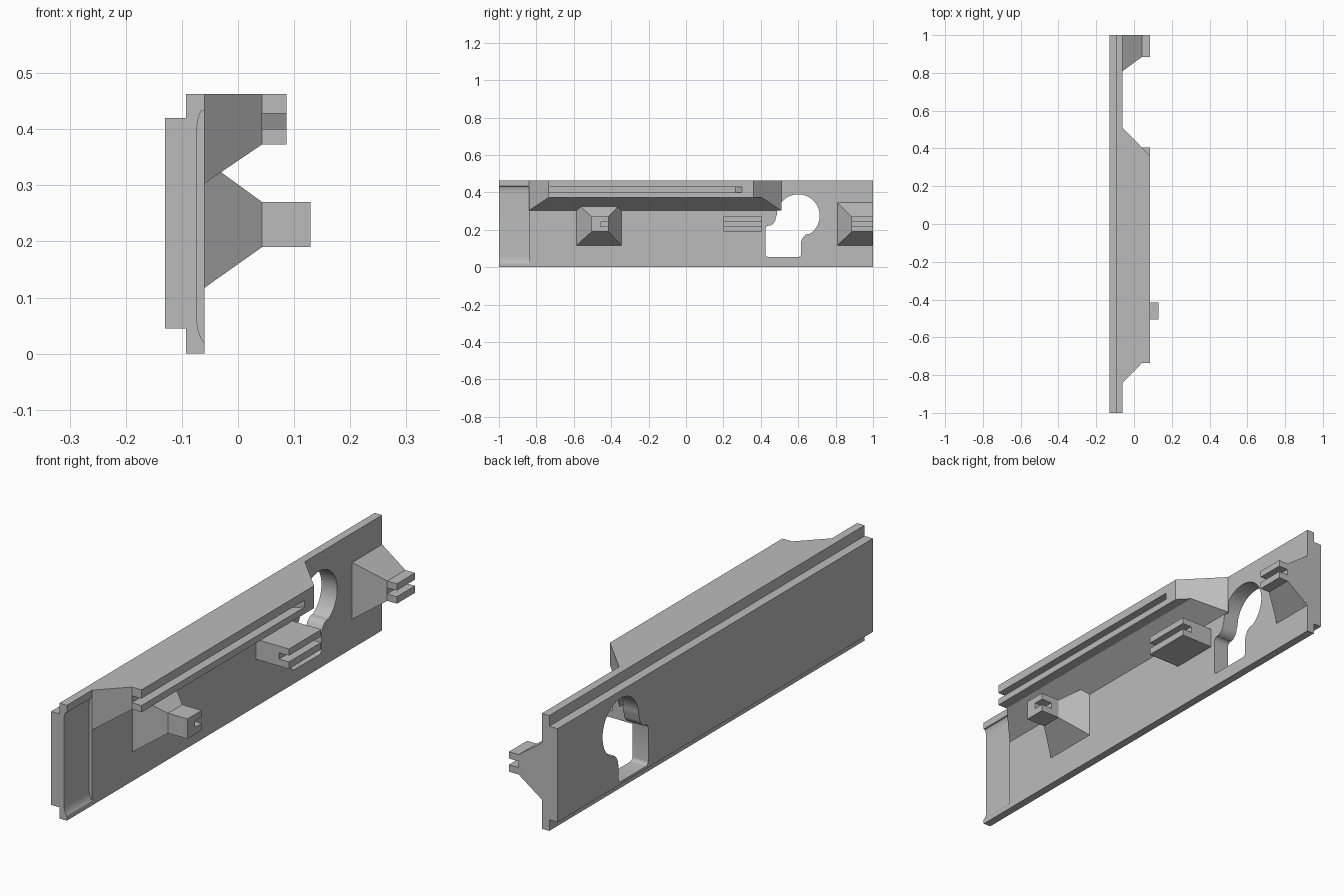
import bpy, bmesh
from math import sin, cos, radians

cube = bpy.data.objects.get("Cube")
if cube:
    bpy.data.objects.remove(cube, do_unlink=True)

grey = bpy.data.materials.new("light grey")
grey.use_nodes = True
grey.diffuse_color = (0.5, 0.5, 0.5, 1)
grey.node_tree.nodes["Principled BSDF"].inputs["Base Color"].default_value = (0.5, 0.5, 0.5, 1)


def loft(name, rings):
    """Solid through a list of matching point rings."""
    bm = bmesh.new()
    loops = [[bm.verts.new(p) for p in ring] for ring in rings]
    n = len(loops[0])
    for a, b in zip(loops, loops[1:]):
        for i in range(n):
            j = (i + 1) % n
            bm.faces.new((a[i], a[j], b[j], b[i]))
    bm.faces.new(loops[0])
    bm.faces.new(loops[-1])
    bmesh.ops.recalc_face_normals(bm, faces=bm.faces)
    mesh = bpy.data.meshes.new(name)
    bm.to_mesh(mesh)
    bm.free()
    mesh.materials.append(grey)
    obj = bpy.data.objects.new(name, mesh)
    bpy.context.collection.objects.link(obj)
    return obj


def block(name, sections):
    """Sections (x, y0, y1, z0, z1) joined along x."""
    return loft(name, [[(x, y0, z0), (x, y1, z0), (x, y1, z1), (x, y0, z1)]
                       for x, y0, y1, z0, z1 in sections])


def cut(target, cutter):
    cutter.hide_render = True
    mod = target.modifiers.new("cut", "BOOLEAN")
    mod.operation, mod.solver, mod.object = "DIFFERENCE", "EXACT", cutter
    bpy.ops.object.select_all(action="DESELECT")
    bpy.context.view_layer.objects.active = target
    target.select_set(True)
    bpy.ops.object.modifier_apply(modifier=mod.name)
    bpy.data.objects.remove(cutter, do_unlink=True)


def arc(cx, cy, rx, ry, start, end, steps):
    angles = [radians(start + (end - start) * i / steps) for i in range(steps + 1)]
    return [(cx + rx * cos(a), cy + ry * sin(a)) for a in angles]


FACE, STEP, TIP = -0.06, 0.043, 0.086
ROOT = FACE - 0.004

# Long plate with a stepped back
profile = [(FACE, 0), (FACE, 0.463), (-0.093, 0.463), (-0.093, 0.42),
           (-0.13, 0.42), (-0.13, 0.045), (-0.093, 0.045), (-0.093, 0)]
plate = loft("plate", [[(x, y, z) for x, z in profile] for y in (-1, 1)])

# Shallow rounded recess at the front end
recess = [(0, 0.026), (FACE, 0.026)]
recess += arc(-0.033, 0.06, -0.04, -0.056, 48, 0, 6)
recess += arc(-0.033, 0.40, -0.04, 0.056, 0, 35, 6)
recess += [(FACE, 0.434), (0, 0.434)]
cut(plate, loft("recess_cutter", [[(x, y, z) for x, z in recess] for y in (-1.1, -0.84)]))

# Keyhole through the plate
hole = arc(0.6, 0.275, 0.115, 0.115, -58, 180, 36)
hole += arc(0.435, 0.265, 0.045, 0.045, 0, -75, 6)
hole += arc(0.445, 0.203, 0.02, 0.02, 100, 180, 4)
hole += arc(0.44, 0.07, 0.015, 0.015, 180, 270, 4)
hole += arc(0.60, 0.07, 0.015, 0.015, -90, 0, 4)
hole += arc(0.675, 0.125, 0.06, 0.06, 180, 122, 6)
cut(plate, loft("keyhole_cutter", [[(x, y, z) for y, z in hole] for x in (-0.3, 0.1)]))

# Top rail with tapered ends and underside, and a long slot
rail = block("top_rail", [(ROOT, -0.84, 0.51, 0.303, 0.463), (FACE, -0.84, 0.51, 0.303, 0.463),
                          (STEP, -0.735, 0.404, 0.373, 0.463), (TIP, -0.735, 0.36, 0.373, 0.463)])
slot = [(STEP, -0.8), (0.1, -0.8), (0.1, 0.311), (STEP, 0.265)]
cut(rail, loft("rail_slot_cutter", [[(x, y, z) for x, y in slot] for z in (0.40, 0.428)]))


def boss(name, base, tip, end):
    """Flared foot carrying a square stub."""
    return block(name, [(ROOT, *base, 0.117, 0.345), (FACE, *base, 0.117, 0.345),
                        (STEP, *tip, 0.19, 0.27), (end, *tip, 0.19, 0.27)])


def slit(target, x, y0, y1):
    cut(target, block("slit_cutter", [(x, y0, y1, 0.218, 0.243), (0.2, y0, y1, 0.218, 0.243)]))


# Front boss, notched on one side of its tip
front_boss = boss("front_boss", (-0.585, -0.345), (-0.505, -0.415), 0.129)
slit(front_boss, 0.08, -0.458, -0.3)

# Rear boss with a forked tip
rear_boss = boss("rear_boss", (0.81, 1), (0.885, 1), TIP)
slit(rear_boss, STEP, 0.8, 1.1)

# Forked middle clip
clip = block("middle_clip", [(ROOT, 0.2, 0.405, 0.19, 0.27), (TIP, 0.2, 0.405, 0.19, 0.27)])
slit(clip, STEP, 0.1, 0.5)

# Smooth only the rounded walls
bpy.ops.object.select_all(action="DESELECT")
plate.select_set(True)
bpy.context.view_layer.objects.active = plate
bpy.ops.object.shade_smooth_by_angle(angle=radians(25))
